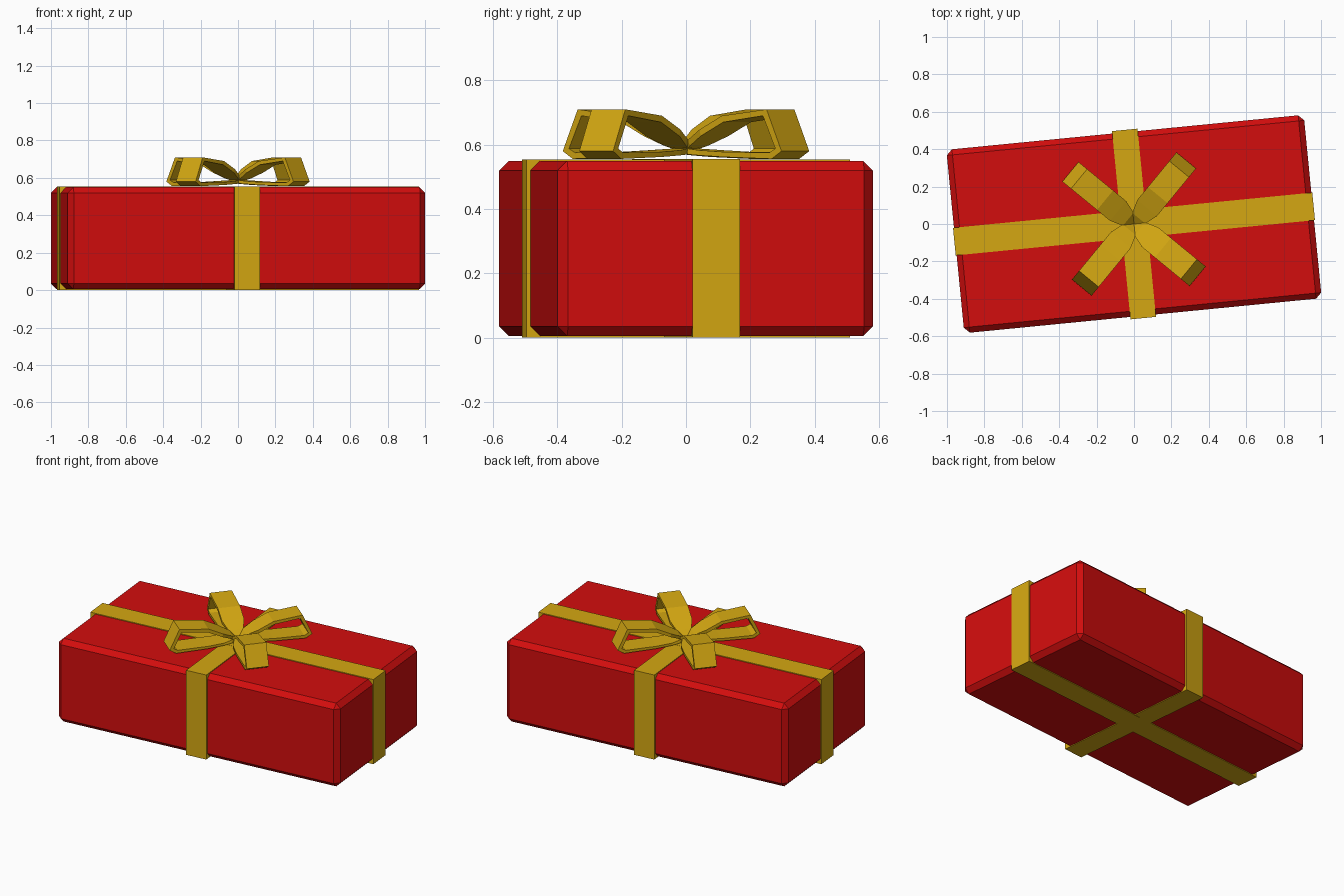
import bpy, bmesh, math
from mathutils import Matrix

if "Cube" in bpy.data.objects:
    bpy.data.objects.remove(bpy.data.objects["Cube"])

TURN = math.radians(5.6)   # whole parcel is turned slightly


def material(name, rgb):
    m = bpy.data.materials.new(name)
    m.diffuse_color = (*rgb, 1)
    m.use_nodes = True
    m.node_tree.nodes["Principled BSDF"].inputs["Base Color"].default_value = m.diffuse_color
    return m


RED = material("red paper", (0.65, 0.004, 0.004))
GOLD = material("gold ribbon", (0.66, 0.39, 0.006))


def finish(name, bm, mat, angle):
    bm.transform(Matrix.Rotation(angle, 4, 'Z'))
    bmesh.ops.recalc_face_normals(bm, faces=bm.faces[:])
    me = bpy.data.meshes.new(name)
    bm.to_mesh(me)
    bm.free()
    me.materials.append(mat)
    ob = bpy.data.objects.new(name, me)
    bpy.context.collection.objects.link(ob)
    return ob


def block(name, size, z0, z1, mat, bevel=0):
    bm = bmesh.new()
    bmesh.ops.create_cube(bm, size=1)
    bm.transform(Matrix.Translation((0, 0, (z0 + z1) / 2))
                 @ Matrix.Diagonal((size[0], size[1], z1 - z0, 1)))
    if bevel:
        bmesh.ops.bevel(bm, geom=bm.edges[:], offset=bevel, segments=1,
                        affect='EDGES', profile=0.5)
    return finish(name, bm, mat, TURN)


# Gift box with chamfered edges, and two ribbons wrapped around it
block("gift_box", (1.92, 0.985), 0.005, 0.55, RED, 0.03)
block("long_ribbon", (1.93, 0.148), 0, 0.555, GOLD)
block("short_ribbon", (0.137, 1.011), 0.0005, 0.5545, GOLD)

# Bow loop section: outer (radius, height), inner (radius, height), half width
LOOP = [
    ((0.00, 0.572), (0.030, 0.588), 0.030),
    ((0.04, 0.612), (0.055, 0.598), 0.045),
    ((0.11, 0.647), (0.115, 0.627), 0.068),
    ((0.20, 0.690), (0.205, 0.670), 0.068),
    ((0.38, 0.710), (0.365, 0.690), 0.068),
    ((0.44, 0.580), (0.415, 0.588), 0.068),
    ((0.40, 0.556), (0.390, 0.575), 0.068),
    ((0.20, 0.562), (0.200, 0.578), 0.068),
    ((0.10, 0.567), (0.100, 0.583), 0.060),
]


def bow_loop(name, angle):
    bm = bmesh.new()
    rings = []
    for (ro, zo), (ri, zi), w in LOOP:
        rings.append([bm.verts.new(c) for c in
                      ((ro, -w, zo), (ro, w, zo), (ri, w, zi), (ri, -w, zi))])
    for i, a in enumerate(rings):
        b = rings[(i + 1) % len(rings)]
        for j in range(4):
            k = (j + 1) % 4
            bm.faces.new((a[j], a[k], b[k], b[j]))
    return finish(name, bm, GOLD, angle)


# Four loops of the bow on the diagonals
for n in range(4):
    bow_loop(f"bow_loop_{n + 1}", TURN + math.radians(45 + 90 * n))
